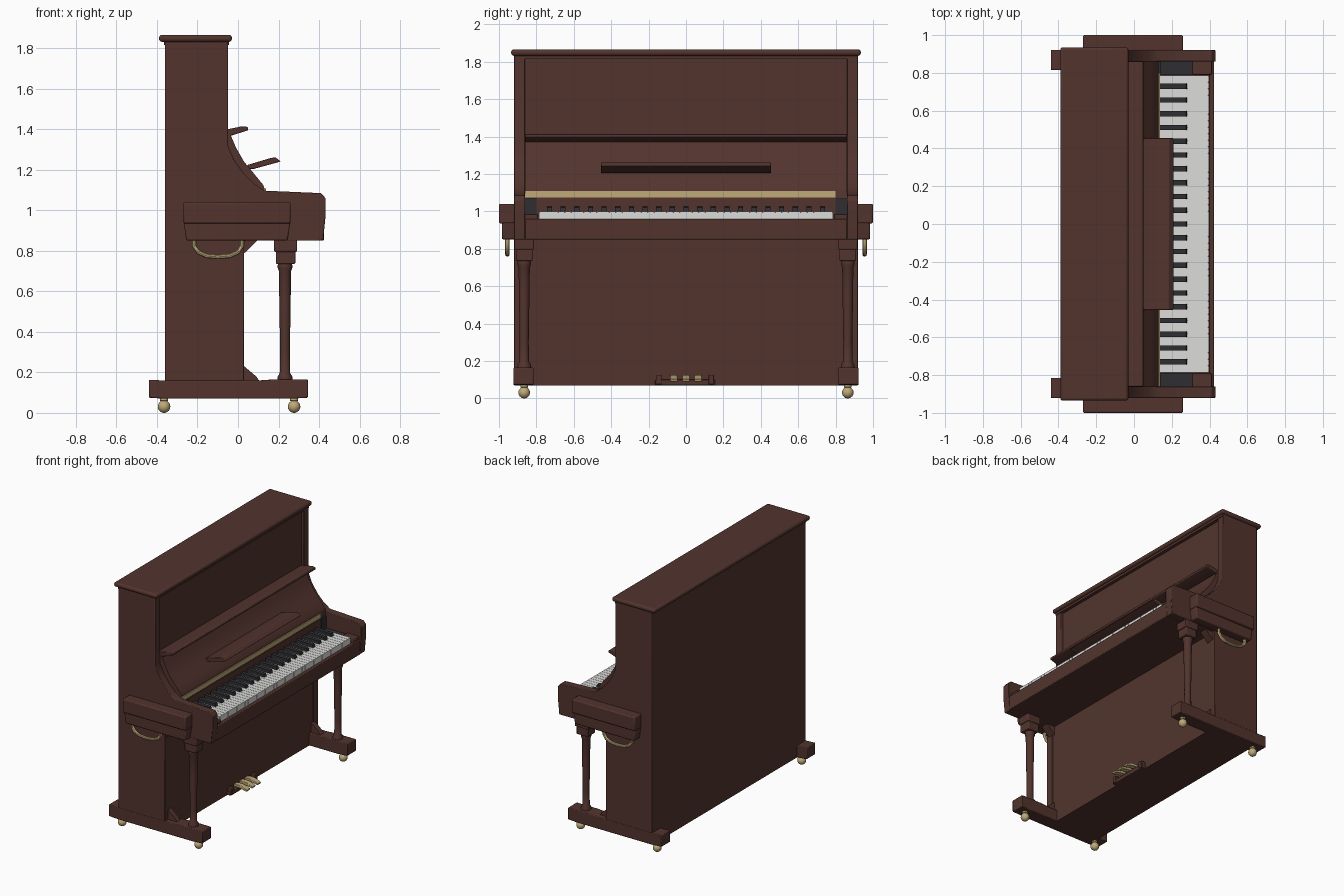
import bpy, bmesh, math
from mathutils import Vector

if "Cube" in bpy.data.objects:
    bpy.data.objects.remove(bpy.data.objects["Cube"])

def material(name, rgb):
    m = bpy.data.materials.new(name)
    m.diffuse_color = (*rgb, 1)
    m.use_nodes = True
    m.node_tree.nodes["Principled BSDF"].inputs["Base Color"].default_value = m.diffuse_color
    return m

WOOD = material("dark brown wood", (0.085, 0.034, 0.027))
BRASS = material("brass", (0.52, 0.40, 0.19))
IVORY = material("ivory white", (0.72, 0.72, 0.71))
BLACK = material("key black", (0.028, 0.028, 0.032))

def finish(name, bm, mat, bevel=0, segs=2, smooth=True):
    bmesh.ops.recalc_face_normals(bm, faces=bm.faces)
    me = bpy.data.meshes.new(name)
    bm.to_mesh(me)
    bm.free()
    me.materials.append(mat)
    ob = bpy.data.objects.new(name, me)
    bpy.context.collection.objects.link(ob)
    if bevel:
        b = ob.modifiers.new("bevel", 'BEVEL')
        b.width, b.segments, b.limit_method = bevel, segs, 'ANGLE'
        b.angle_limit = math.radians(35)
    if smooth:
        bpy.ops.object.select_all(action='DESELECT')
        ob.select_set(True)
        bpy.context.view_layer.objects.active = ob
        bpy.ops.object.shade_smooth_by_angle(angle=math.radians(35))
    return ob

def add_prism(bm, pts, y0, y1):
    a = [bm.verts.new((x, y0, z)) for x, z in pts]
    b = [bm.verts.new((x, y1, z)) for x, z in pts]
    bm.faces.new(a)
    bm.faces.new(b[::-1])
    for i in range(len(pts)):
        j = (i + 1) % len(pts)
        bm.faces.new((a[i], b[i], b[j], a[j]))

def prism(name, pts, y0, y1, mat=WOOD, bevel=0.0, segs=2):
    bm = bmesh.new()
    add_prism(bm, pts, y0, y1)
    return finish(name, bm, mat, bevel, segs)

def rect(x0, x1, z0, z1):
    return [(x0, z0), (x1, z0), (x1, z1), (x0, z1)]

def box(name, x0, x1, y0, y1, z0, z1, mat=WOOD, bevel=0.0, segs=2):
    return prism(name, rect(x0, x1, z0, z1), y0, y1, mat, bevel, segs)

def lathe(name, prof, x, y, mat, n=16):
    bm = bmesh.new()
    rings = [[bm.verts.new((x + r * math.cos(2 * math.pi * i / n),
                            y + r * math.sin(2 * math.pi * i / n), z)) for i in range(n)]
             for r, z in prof]
    for p, q in zip(rings, rings[1:]):
        for i in range(n):
            j = (i + 1) % n
            bm.faces.new((p[i], p[j], q[j], q[i]))
    bm.faces.new(rings[0][::-1])
    bm.faces.new(rings[-1])
    return finish(name, bm, mat)

def tube(name, pts, r, mat, n=10):
    bm = bmesh.new()
    P = [Vector(p) for p in pts]
    rings = []
    for i, p in enumerate(P):
        t = (P[min(i + 1, len(P) - 1)] - P[max(i - 1, 0)]).normalized()
        u = Vector((0, 1, 0))
        v = t.cross(u)
        rings.append([bm.verts.new(p + r * (math.cos(2 * math.pi * k / n) * u
                                            + math.sin(2 * math.pi * k / n) * v)) for k in range(n)])
    for a, b in zip(rings, rings[1:]):
        for k in range(n):
            j = (k + 1) % n
            bm.faces.new((a[k], a[j], b[j], b[k]))
    bm.faces.new(rings[0])
    bm.faces.new(rings[-1])
    return finish(name, bm, mat)

# Cabinet: body, recessed panels, lid
prism("cabinet_body", [(-0.36, 0.07), (0.025, 0.07), (0.025, 0.87), (-0.07, 0.95),
                       (-0.07, 1.84), (-0.36, 1.84)], -0.87, 0.87)
box("lid", -0.39, -0.03, -0.935, 0.935, 1.832, 1.866, bevel=0.014, segs=3)
box("lid_moulding", -0.365, -0.045, -0.915, 0.915, 1.815, 1.835)

# Side walls with arms, feet, legs, handles, casters on both sides
side = [(-0.36, 0.07), (0.03, 0.07), (0.03, 0.85), (0.42, 0.85), (0.432, 0.97), (0.432, 1.06),
        (0.41, 1.085), (0.13, 1.097), (0.08, 1.13), (0.03, 1.18), (-0.02, 1.25),
        (-0.05, 1.32), (-0.05, 1.835), (-0.36, 1.835)]
for s, tag in ((1, "left"), (-1, "right")):
    prism("side_wall_" + tag, side, s * 0.86, s * 0.92, bevel=0.004)
    box("side_box_" + tag, -0.27, 0.26, s * 0.915, s * 1.0, 0.935, 1.04, bevel=0.008)
    prism("side_box_base_" + tag, [(-0.255, 0.85), (0.245, 0.85), (0.258, 0.94), (-0.268, 0.94)],
          s * 0.915, s * 0.985, bevel=0.008)
    prism("foot_" + tag, [(-0.44, 0.075), (-0.36, 0.07), (0.26, 0.07), (0.345, 0.075),
                          (0.345, 0.165), (0.17, 0.165), (0.10, 0.16), (-0.36, 0.16), (-0.44, 0.163)],
          s * 0.815, s * 0.922, bevel=0.005)
    lathe("leg_column_" + tag, [(0.036, 0.16), (0.036, 0.18), (0.026, 0.195), (0.024, 0.30),
                                (0.028, 0.55), (0.030, 0.70), (0.036, 0.715), (0.036, 0.73),
                                (0.030, 0.745)], 0.232, s * 0.865, WOOD)
    box("leg_capital_" + tag, 0.187, 0.283, s * 0.82, s * 0.91, 0.735, 0.80, bevel=0.006)
    box("leg_capital_top_" + tag, 0.178, 0.292, s * 0.813, s * 0.917, 0.795, 0.86, bevel=0.006)
    prism("lower_bracket_" + tag, [(0.02, 0.15), (0.11, 0.15), (0.09, 0.18), (0.025, 0.235)],
          s * 0.84, s * 0.88)
    prism("upper_bracket_" + tag, [(0.02, 0.78), (0.045, 0.80), (0.10, 0.855), (0.02, 0.855)],
          s * 0.84, s * 0.90)
    tube("carry_handle_" + tag, [(x, s * 0.955, z) for x, z in
         ((-0.217, 0.86), (-0.217, 0.825), (-0.195, 0.793), (-0.155, 0.775), (-0.10, 0.77),
          (-0.04, 0.775), (0.0, 0.793), (0.02, 0.825), (0.02, 0.86))], 0.012, BRASS)
    for cx, end in ((-0.365, "back"), (0.277, "front")):
        ball = [(0.031 * math.cos(a), 0.031 + 0.031 * math.sin(a))
                for a in [math.radians(d) for d in range(-80, 61, 20)]]
        lathe(f"caster_{end}_{tag}", ball + [(0.02, 0.06), (0.02, 0.08)], cx, s * 0.865, BRASS)
    # Blocks at the ends of the keyboard
    box("key_block_" + tag, 0.31, 0.412, s * 0.79, s * 0.865, 0.90, 0.985, bevel=0.005)
    box("key_well_" + tag, 0.12, 0.31, s * 0.79, s * 0.865, 0.90, 0.975, BLACK)
    box("key_well_back_" + tag, 0.125, 0.142, s * 0.80, s * 0.865, 0.97, 1.07, BLACK)

# Sloped music panel, upper shelf and music ledge
prism("sloped_panel", [(-0.09, 1.39), (-0.04, 1.38), (-0.01, 1.31), (0.03, 1.24), (0.08, 1.18),
                       (0.125, 1.125), (0.13, 1.11), (0.13, 0.9), (-0.09, 0.9)], -0.862, 0.862)
prism("upper_shelf", [(-0.075, 1.37), (-0.03, 1.37), (0.05, 1.395), (0.048, 1.412),
                      (0.02, 1.415), (-0.075, 1.395)], -0.86, 0.86, bevel=0.004)
prism("music_ledge", [(0.03, 1.205), (0.08, 1.205), (0.19, 1.235), (0.21, 1.242), (0.185, 1.262),
                      (0.16, 1.258), (0.05, 1.225)], -0.455, 0.455, bevel=0.003)

# Key bed, front rail, brass trim
box("key_bed", -0.05, 0.41, -0.862, 0.862, 0.85, 0.92)
box("front_rail", 0.398, 0.424, -0.862, 0.862, 0.85, 0.96, bevel=0.005)
box("fall_board", 0.12, 0.138, -0.80, 0.80, 0.97, 1.07)
box("brass_trim", 0.128, 0.137, -0.86, 0.80, 1.075, 1.108, BRASS)

# White keys above a white core
bm = bmesh.new()
N, K = 46, 0.785
add_prism(bm, rect(0.13, 0.392, 0.90, 0.995), -K, K)
w = 2 * K / N
for i in range(N):
    y = -K + i * w
    add_prism(bm, rect(0.13, 0.396, 0.955, 1.0), y + 0.001, y + w - 0.001)
finish("white_keys", bm, IVORY, smooth=False)

# Black keys
bm = bmesh.new()
for i in range(21):
    y = -0.73 + i * 0.073
    add_prism(bm, [(0.13, 0.99), (0.285, 0.99), (0.275, 1.022), (0.13, 1.025)], y - 0.014, y + 0.014)
finish("black_keys", bm, BLACK, smooth=False)

# Pedals and their bracket
box("pedal_bracket", 0.0, 0.055, -0.165, 0.155, 0.07, 0.10, bevel=0.004)
for s in (-1, 1):
    box("pedal_bracket_end", 0.0, 0.06, s * 0.125 - 0.005, s * 0.155 - 0.005, 0.075, 0.125, bevel=0.004)
for i in (-1, 0, 1):
    y = i * 0.065
    prism("pedal", [(0.0, 0.10), (0.05, 0.105), (0.09, 0.10), (0.13, 0.09), (0.135, 0.103),
                    (0.09, 0.122), (0.05, 0.125), (0.0, 0.118)], y - 0.02, y + 0.02, BRASS, 0.003)
